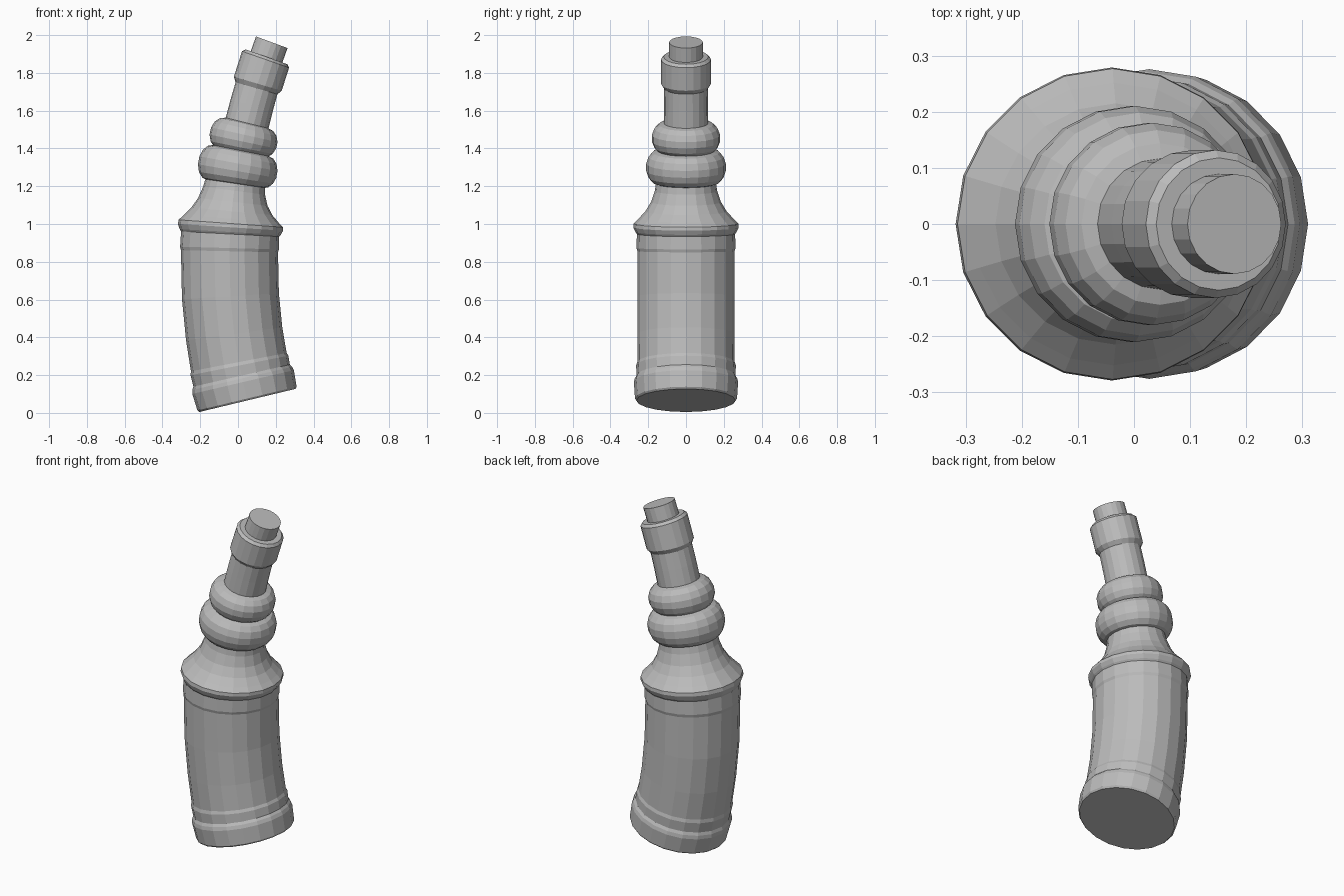
import bpy
import bmesh
from math import sin, cos, pi, radians
from mathutils import Vector

SIDES = 20

cube = bpy.data.objects.get("Cube")
if cube:
    bpy.data.objects.remove(cube, do_unlink=True)

grey = bpy.data.materials.new("plain grey")
grey.use_nodes = True
colour = (0.5, 0.5, 0.5, 1)
grey.diffuse_color = colour
grey.node_tree.nodes["Principled BSDF"].inputs["Base Color"].default_value = colour

# Lean of the bent centre line: (distance along it, degrees towards +x)
LEAN = [(0, -13.5), (0.13, -13), (0.2, -11), (0.81, 1.5), (0.93, 3.8), (1.17, 8.5),
        (1.25, 10.5), (1.4, 12), (1.48, 14), (1.71, 16.5), (1.87, 20), (2, 20.5)]


def lean(s):
    for (a, p), (b, q) in zip(LEAN, LEAN[1:]):
        if s <= b:
            return radians(p + (q - p) * (s - a) / (b - a))


def centre(s, steps=100):
    """Follow the leaning centre line from the middle of the base."""
    point = Vector((0.05, 0, 0.066))
    for i in range(steps):
        t = lean(s * (i + 0.5) / steps)
        point += Vector((sin(t), 0, cos(t))) * (s / steps)
    return point


def bulge(start, end, inner, outer, steps=7):
    """Rounded ring profile between two distances."""
    return [(start + (end - start) * (1 - cos(pi * i / steps)) / 2,
             inner + (outer - inner) * sin(pi * i / steps)) for i in range(steps + 1)]


def turned_part(name, profile):
    """Turn a (distance, radius) profile around the bent centre line."""
    bm = bmesh.new()
    rings = []
    for s, r in profile:
        c, t = centre(s), lean(s)
        across = Vector((cos(t), 0, -sin(t)))
        rings.append([bm.verts.new(c + across * (r * cos(a)) + Vector((0, r * sin(a), 0)))
                      for a in (2 * pi * k / SIDES for k in range(SIDES))])
    for low, high in zip(rings, rings[1:]):
        for k in range(SIDES):
            n = (k + 1) % SIDES
            bm.faces.new((low[k], low[n], high[n], high[k]))
    bm.faces.new(rings[0][::-1])
    bm.faces.new(rings[-1])
    mesh = bpy.data.meshes.new(name)
    bm.to_mesh(mesh)
    bm.free()
    mesh.materials.append(grey)
    bpy.context.collection.objects.link(bpy.data.objects.new(name, mesh))


# Foot, recessed label area and the band above it
turned_part("bottle_body", [
    (0, 0.262), (0.01, 0.27), (0.1, 0.276), (0.12, 0.271), (0.135, 0.262),
    (0.19, 0.264), (0.208, 0.258), (0.36, 0.257), (0.56, 0.257), (0.798, 0.257),
    (0.815, 0.262), (0.895, 0.26)])

# Flared lip and concave shoulder
turned_part("shoulder", [
    (0.885, 0.257), (0.9, 0.268), (0.925, 0.279), (0.945, 0.277), (0.97, 0.252),
    (1.01, 0.215), (1.06, 0.185), (1.12, 0.165), (1.19, 0.155)])

# Two rounded rings
turned_part("lower_bulge", bulge(1.155, 1.335, 0.15, 0.212))
turned_part("upper_bulge", bulge(1.32, 1.485, 0.115, 0.182))

# Neck, collar and stopper
turned_part("neck", [(1.46, 0.117), (1.58, 0.116), (1.7, 0.115)])
turned_part("collar", [(1.675, 0.115), (1.7, 0.132), (1.835, 0.132), (1.85, 0.118)])
turned_part("stopper", [(1.82, 0.089), (1.932, 0.089)])
